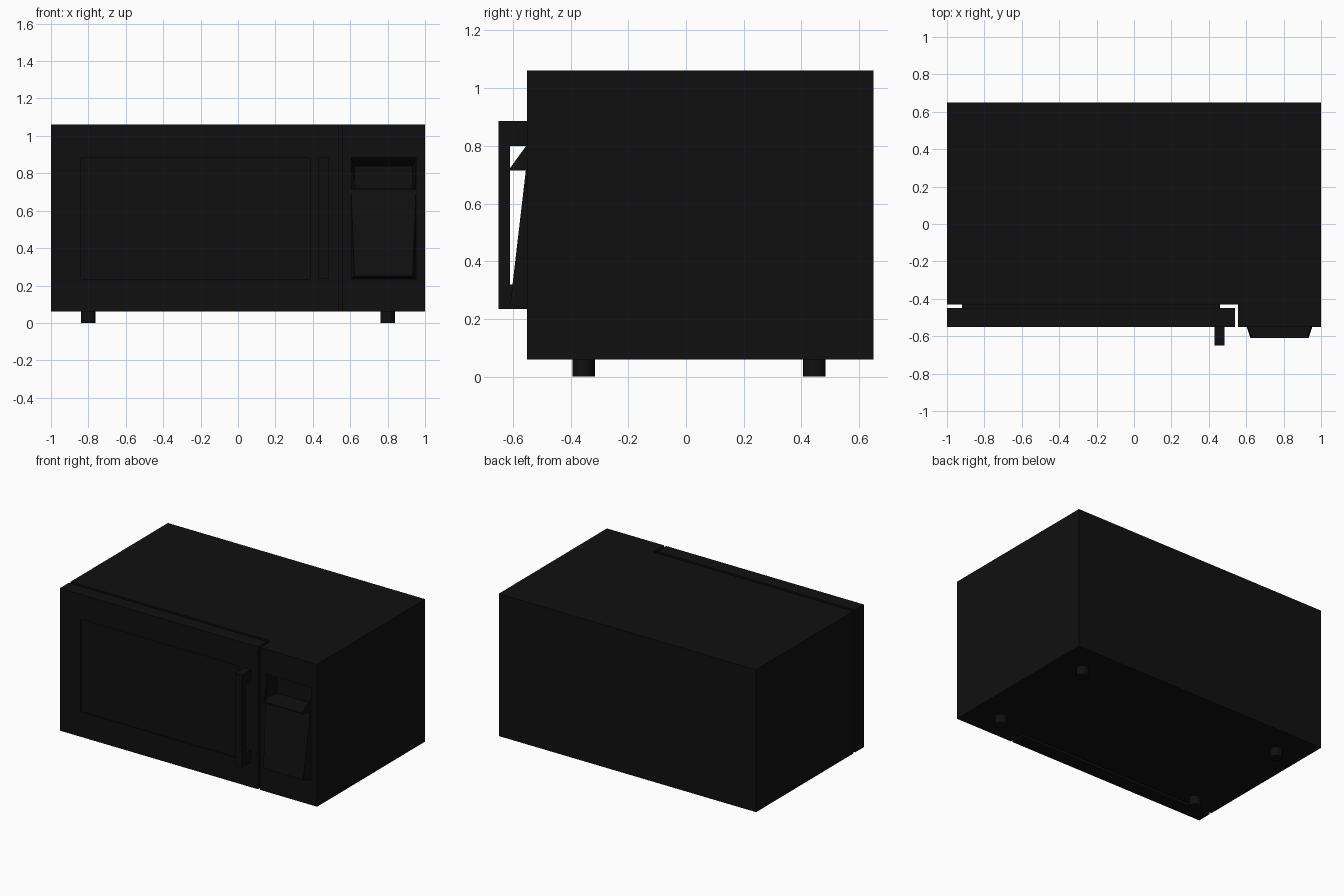
import bpy, bmesh

if "Cube" in bpy.data.objects:
    bpy.data.objects.remove(bpy.data.objects["Cube"])

black = bpy.data.materials.new("black")
black.diffuse_color = (0.005, 0.005, 0.005, 1)
black.use_nodes = True
black.node_tree.nodes["Principled BSDF"].inputs["Base Color"].default_value = black.diffuse_color


def make(name, bm):
    bmesh.ops.recalc_face_normals(bm, faces=bm.faces)
    me = bpy.data.meshes.new(name)
    bm.to_mesh(me)
    bm.free()
    me.materials.append(black)
    ob = bpy.data.objects.new(name, me)
    bpy.context.collection.objects.link(ob)
    return ob


def prism(name, ring_a, ring_b):
    """Solid between two matching rings of points."""
    bm = bmesh.new()
    a = [bm.verts.new(p) for p in ring_a]
    b = [bm.verts.new(p) for p in ring_b]
    bm.faces.new(a)
    bm.faces.new(b[::-1])
    n = len(a)
    for i in range(n):
        j = (i + 1) % n
        bm.faces.new((a[i], b[i], b[j], a[j]))
    return make(name, bm)


def frustum(name, y0, r0, y1, r1):
    """Block between two x-z rectangles (x0, x1, z0, z1)."""
    def ring(y, r):
        return [(r[0], y, r[2]), (r[1], y, r[2]), (r[1], y, r[3]), (r[0], y, r[3])]
    return prism(name, ring(y0, r0), ring(y1, r1))


def box(name, x0, x1, y0, y1, z0, z1):
    r = (x0, x1, z0, z1)
    return frustum(name, y0, r, y1, r)


def cut(ob, cutter):
    m = ob.modifiers.new("cut", "BOOLEAN")
    m.operation = "DIFFERENCE"
    m.solver = "EXACT"
    m.object = cutter
    bpy.context.view_layer.objects.active = ob
    bpy.ops.object.modifier_apply(modifier=m.name)
    bpy.data.objects.remove(cutter)


# casing: L-shaped plan, control side comes forward next to the door
plan = [(-1, 0.65), (-1, -0.43), (0.555, -0.43), (0.555, -0.55), (1, -0.55), (1, 0.65)]
casing = prism("casing", [(x, y, 0.06) for x, y in plan], [(x, y, 1.06) for x, y in plan])

# pocket above the keypad
cx = 0.778
cut(casing, frustum("pocket_cutter", -0.555, (cx - 0.176, cx + 0.176, 0.721, 0.887),
                    -0.455, (cx - 0.155, cx + 0.155, 0.721, 0.84)))

# door with shallow window and inner step
door = box("door", -1, 0.54, -0.55, -0.45, 0.06, 1.06)
cut(door, box("window_cutter", -0.84, 0.385, -0.6, -0.54, 0.235, 0.885))
box("door_inner_step", -0.92, 0.46, -0.45, -0.43, 0.14, 0.98)

# door handle: C-shaped side profile
grip = [(-0.55, 0.235), (-0.65, 0.235), (-0.65, 0.885), (-0.55, 0.885),
        (-0.55, 0.8), (-0.61, 0.8), (-0.61, 0.32), (-0.55, 0.32)]
prism("door_handle", [(0.43, y, z) for y, z in grip], [(0.485, y, z) for y, z in grip])

# keypad with lip and cheeks, sides drawn in towards the front
pad = [(-0.55, 0.805), (-0.61, 0.722), (-0.61, 0.714), (-0.555, 0.714),
       (-0.608, 0.26), (-0.608, 0.25), (-0.55, 0.235)]


def half(y):
    return 0.175 + (y + 0.55) / 3


keypad = prism("keypad", [(cx - half(y), y, z) for y, z in pad],
               [(cx + half(y), y, z) for y, z in pad])
cut(keypad, frustum("lip_cutter", -0.66, (cx - 0.13, cx + 0.13, 0.721, 0.9),
                    -0.54, (cx - 0.17, cx + 0.17, 0.721, 0.9)))

# feet
for x in (-0.8, 0.8):
    for y in (-0.355, 0.445):
        bm = bmesh.new()
        bmesh.ops.create_cone(bm, cap_ends=True, segments=16, radius1=0.039,
                              radius2=0.039, depth=0.06)
        foot = make("foot", bm)
        foot.location = (x, y, 0.03)
        bpy.context.view_layer.objects.active = foot
        foot.select_set(True)
        bpy.ops.object.shade_smooth_by_angle()
        foot.select_set(False)
